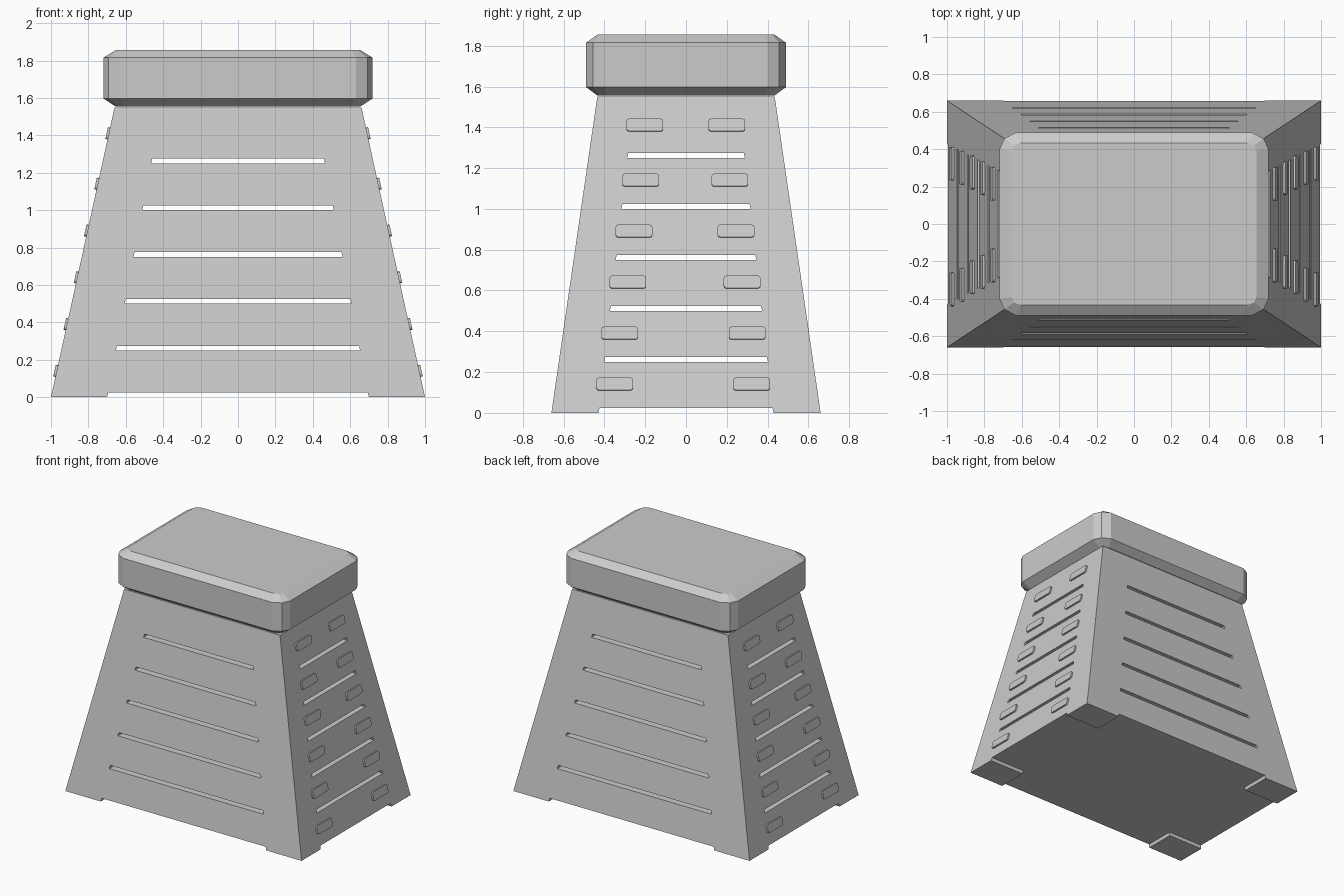
import bpy, bmesh, math

if "Cube" in bpy.data.objects:
    bpy.data.objects.remove(bpy.data.objects["Cube"])

SX, SY = 0.34 / 1.55, 0.225 / 1.55      # inward taper per unit of height
SLOT = 0.025                            # height of the gaps
LEVELS = [0, 0.25, 0.5, 0.75, 1.0, 1.25, 1.55]


def half(z):
    return 1 - SX * z, 0.66 - SY * z


def inner(z):
    return 0.70 - 0.188 * z, 0.43 - 0.113 * z


def finish(bm, name):
    bmesh.ops.recalc_face_normals(bm, faces=bm.faces)
    me = bpy.data.meshes.new(name)
    bm.to_mesh(me)
    bm.free()
    ob = bpy.data.objects.new(name, me)
    bpy.context.collection.objects.link(ob)
    return ob


def loft(bm, rings):
    """Closed solid through rings of equal point count."""
    rv = [[bm.verts.new(p) for p in r] for r in rings]
    n = len(rv[0])
    for a, b in zip(rv, rv[1:]):
        for i in range(n):
            j = (i + 1) % n
            bm.faces.new((a[i], a[j], b[j], b[i]))
    bm.faces.new(rv[0][::-1])
    bm.faces.new(rv[-1])


def rect(x0, x1, y0, y1, z):
    return [(x0, y0, z), (x1, y0, z), (x1, y1, z), (x0, y1, z)]


# Tapered sections, each standing on four corner feet
for i, (z0, z2) in enumerate(zip(LEVELS, LEVELS[1:])):
    z1 = z0 + SLOT
    bm = bmesh.new()
    core = []
    for z in (z1, z2):
        hx, hy = half(z)
        core.append(rect(-hx, hx, -hy, hy, z))
    loft(bm, core)
    for sx in (-1, 1):
        for sy in (-1, 1):
            foot = []
            for z, d in ((z0, 0), (z1, 0.006)):
                hx, hy = half(z)
                ix, iy = inner(z0)
                foot.append(rect(sx * (ix - d), sx * hx, sy * (iy - d), sy * hy, z))
            loft(bm, foot)
    finish(bm, f"box_section_{i + 1}")

# Rounded grip plates on both sloping ends
CENTRES = [(-0.35, 0.322), (-0.325, 0.3), (-0.285, 0.275),
           (-0.255, 0.245), (-0.222, 0.215), (-0.202, 0.2)]
for i, ys in enumerate(CENTRES):
    z = 0.14 + 0.25 * i + (0.02 if i == 5 else 0)
    for side, s in (("right", 1), ("left", -1)):
        for k, y in enumerate(ys):
            bm = bmesh.new()
            bmesh.ops.create_cube(bm, size=1)
            bmesh.ops.scale(bm, vec=(0.024, 0.18, 0.064), verts=bm.verts)
            corners = [e for e in bm.edges
                       if abs(e.verts[0].co.x - e.verts[1].co.x) > 0.01]
            bmesh.ops.bevel(bm, geom=corners, offset=0.014, segments=2,
                            profile=0.5, affect='EDGES')
            ob = finish(bm, f"grip_{side}_{i + 1}_{k + 1}")
            ob.location = (s * half(z)[0], y, z)
            ob.rotation_euler = (0, -s * math.atan(SX), 0)


# Padded top with clipped corners and chamfered rims
def pad_ring(quarter, z):
    q = quarter
    pts = q + [(-x, y) for x, y in q[::-1]] + [(-x, -y) for x, y in q] \
        + [(x, -y) for x, y in q[::-1]]
    return [(x, y, z) for x, y in pts]


OUTER = [(0.72, 0.40), (0.692, 0.457), (0.63, 0.49)]
INSET = [(0.655, 0.39), (0.643, 0.42), (0.605, 0.433)]
bm = bmesh.new()
loft(bm, [pad_ring(INSET, 1.555), pad_ring(OUTER, 1.597),
          pad_ring(OUTER, 1.815), pad_ring(INSET, 1.855)])
finish(bm, "padded_top")
